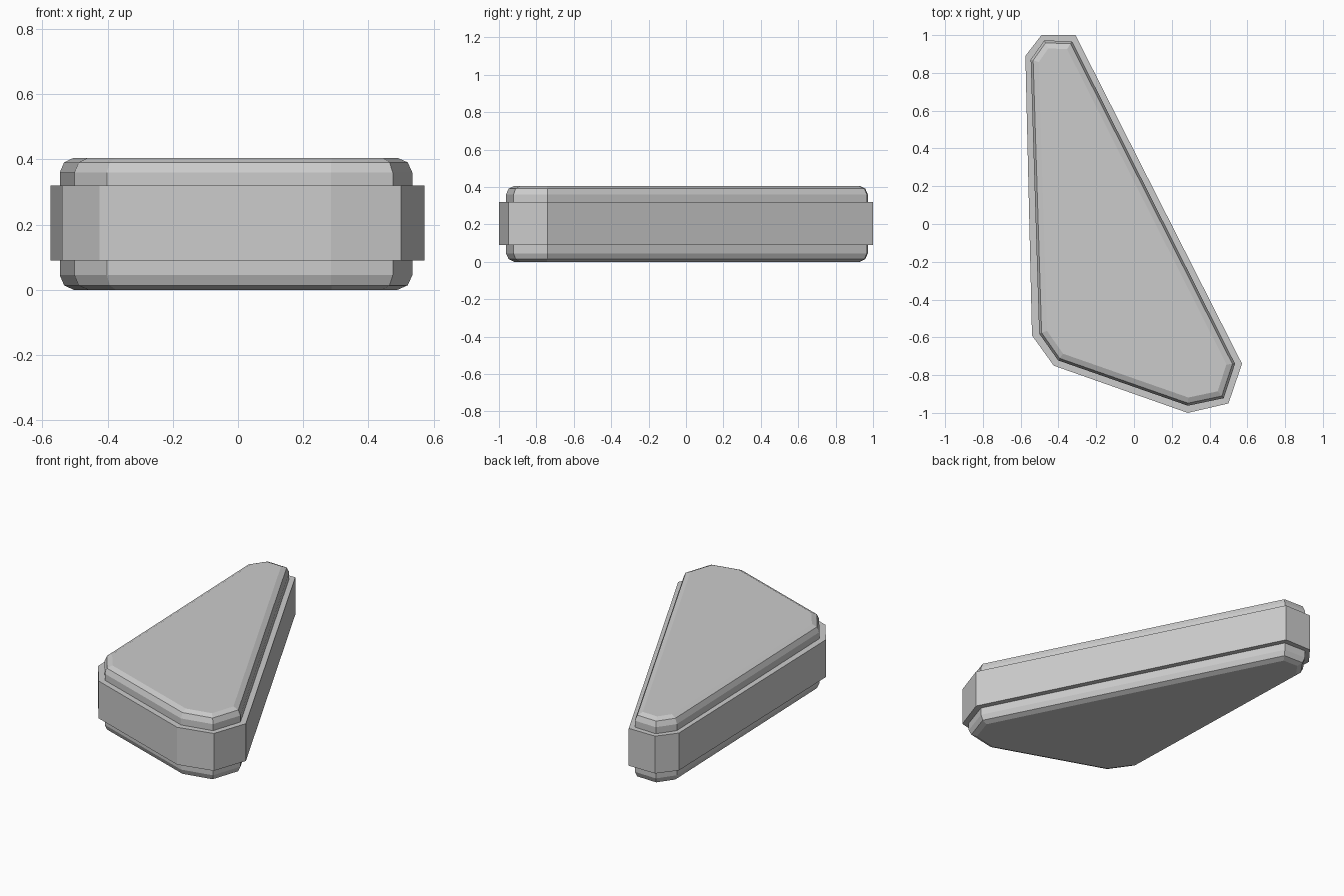
import bpy
from mathutils import Vector

if "Cube" in bpy.data.objects:
    bpy.data.objects.remove(bpy.data.objects["Cube"])

# Outlines seen from above, counter-clockwise
BAND = [(-0.49, 1.0), (-0.575, 0.89), (-0.54, -0.59), (-0.425, -0.75),
        (0.285, -1.0), (0.50, -0.95), (0.572, -0.74), (-0.31, 1.0)]
CORE = [(-0.475, 0.972), (-0.547, 0.87), (-0.502, -0.58), (-0.402, -0.722),
        (0.285, -0.962), (0.475, -0.922), (0.535, -0.74), (-0.328, 0.967)]


def inset(outline, d):
    """Move every edge inward by d, with mitred corners."""
    pts = [Vector(p) for p in outline]
    result = []
    for i, p in enumerate(pts):
        a = (p - pts[i - 1]).normalized()
        b = (pts[(i + 1) % len(pts)] - p).normalized()
        na, nb = Vector((-a.y, a.x)), Vector((-b.y, b.x))
        result.append(p + (na + nb) * d / (1 + na.dot(nb)))
    return result


def stack(name, outline, levels):
    """Closed solid through (height, inset) levels."""
    n = len(outline)
    verts = [(p[0], p[1], z) for z, d in levels for p in inset(outline, d)]
    faces = [tuple(reversed(range(n))),
             tuple(range(len(verts) - n, len(verts)))]
    for k in range(len(levels) - 1):
        for i in range(n):
            j = (i + 1) % n
            faces.append((k * n + i, k * n + j, (k + 1) * n + j, (k + 1) * n + i))
    mesh = bpy.data.meshes.new(name)
    mesh.from_pydata(verts, [], faces)
    obj = bpy.data.objects.new(name, mesh)
    bpy.context.collection.objects.link(obj)
    return obj


# Body with two-step bevels at top and bottom
stack("bevelled_body", CORE, [(0.0, 0.042), (0.014, 0.013), (0.045, 0),
                              (0.36, 0), (0.391, 0.013), (0.405, 0.042)])
# Wider band around the middle
stack("side_band", BAND, [(0.09, 0), (0.32, 0)])
